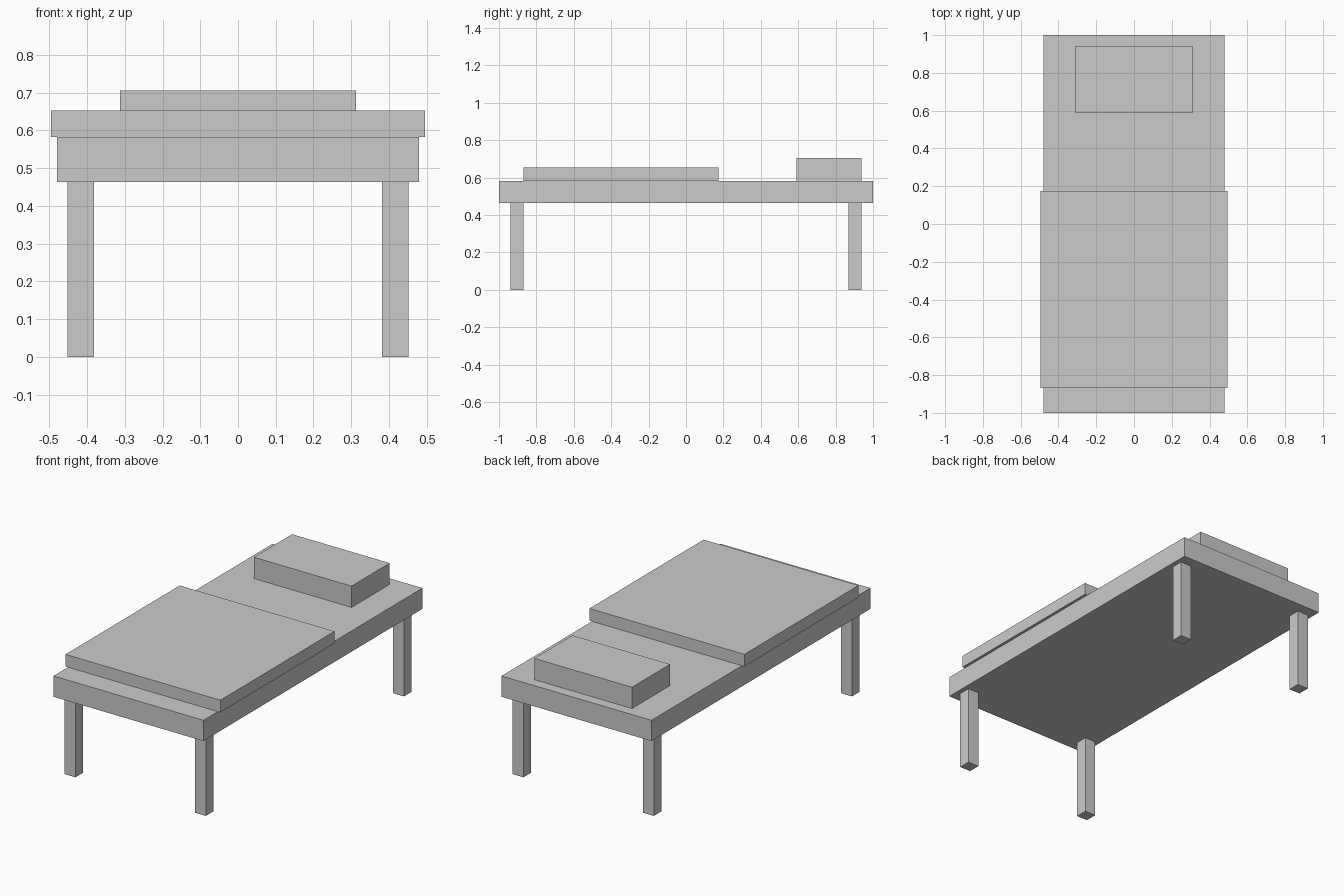
import bpy
import bmesh
from mathutils import Vector

cube = bpy.data.objects.get("Cube")
if cube:
    bpy.data.objects.remove(cube, do_unlink=True)

# One plain grey for the whole bed
grey = bpy.data.materials.new("plain_grey")
grey.use_nodes = True
colour = (0.6, 0.6, 0.6, 1.0)
grey.diffuse_color = colour
grey.node_tree.nodes["Principled BSDF"].inputs["Base Color"].default_value = colour


def box(name, low, high):
    """Add a sharp-edged box between two opposite corners."""
    low, high = Vector(low), Vector(high)
    bm = bmesh.new()
    bmesh.ops.create_cube(bm, size=1)
    bmesh.ops.scale(bm, vec=high - low, verts=bm.verts)
    mesh = bpy.data.meshes.new(name)
    bm.to_mesh(mesh)
    bm.free()
    mesh.materials.append(grey)
    obj = bpy.data.objects.new(name, mesh)
    obj.location = (low + high) / 2
    bpy.context.collection.objects.link(obj)
    return obj


frame_bottom, frame_top = 0.463, 0.583

# Bed base, blanket and pillow
box("bed_base", (-0.479, -1, frame_bottom), (0.479, 1, frame_top))
box("blanket", (-0.495, -0.868, frame_top), (0.495, 0.174, 0.653))
box("pillow", (-0.312, 0.591, frame_top), (0.312, 0.939, 0.706))

# Four square legs, set in from the corners
leg_width = 0.07
for side, sx in (("left", 1), ("right", -1)):
    for end, sy in (("front", -1), ("back", 1)):
        x, y, half = sx * 0.417, sy * 0.904, leg_width / 2
        box(f"{end}_{side}_leg", (x - half, y - half, 0),
            (x + half, y + half, frame_bottom))
